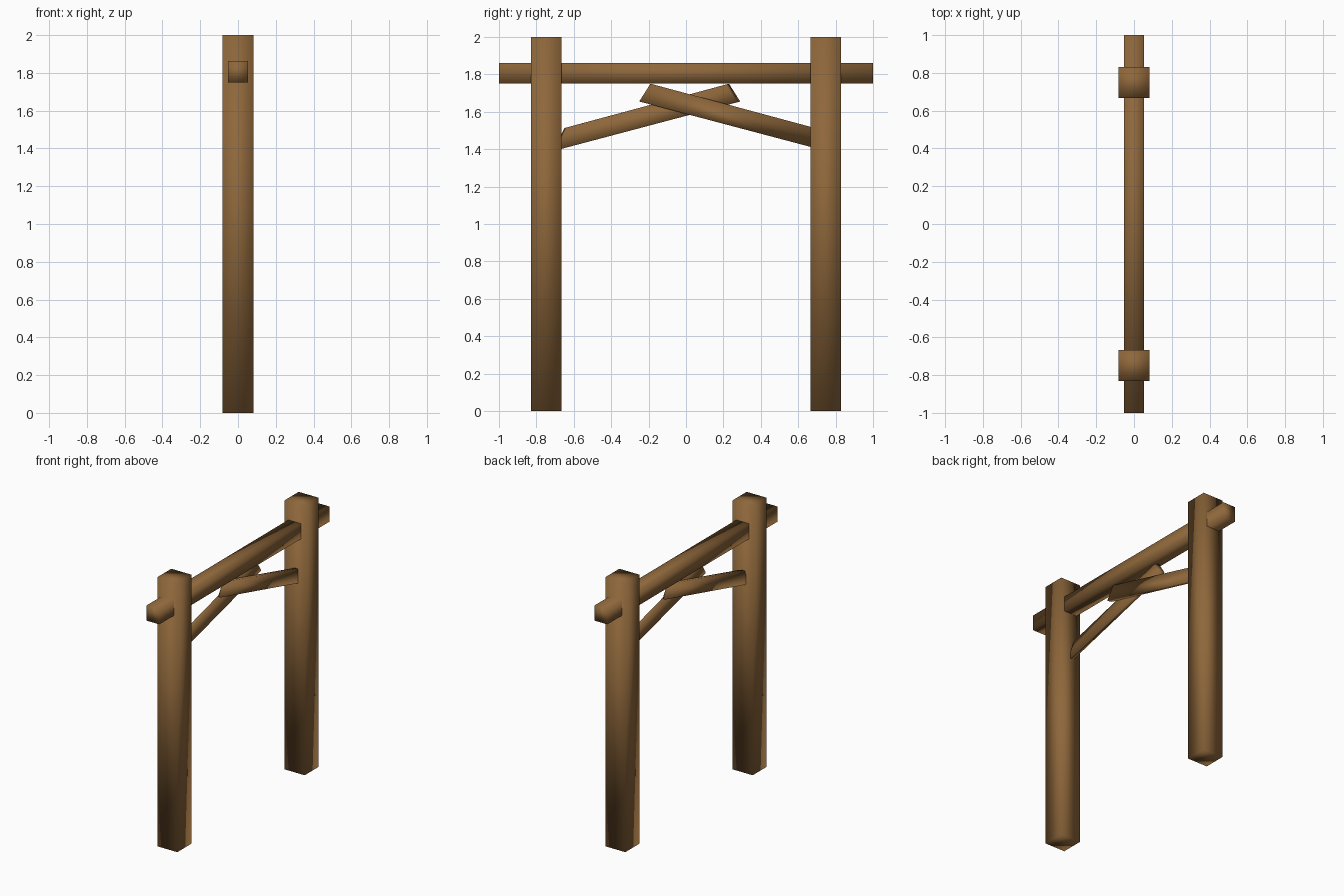
import bpy, bmesh
from mathutils import Vector

if "Cube" in bpy.data.objects:
    bpy.data.objects.remove(bpy.data.objects["Cube"])

wood = bpy.data.materials.new("brown_wood")
wood.diffuse_color = (0.27, 0.135, 0.043, 1)
wood.use_nodes = True
wood.node_tree.nodes["Principled BSDF"].inputs["Base Color"].default_value = wood.diffuse_color


def finish(name, bm):
    """Turn a bmesh into a smooth-shaded wooden object."""
    bmesh.ops.recalc_face_normals(bm, faces=bm.faces[:])
    mesh = bpy.data.meshes.new(name)
    bm.to_mesh(mesh)
    bm.free()
    mesh.materials.append(wood)
    for p in mesh.polygons:
        p.use_smooth = True
    obj = bpy.data.objects.new(name, mesh)
    bpy.context.collection.objects.link(obj)
    return obj


def box(name, center, size):
    bm = bmesh.new()
    bmesh.ops.create_cube(bm, size=1)
    for v in bm.verts:
        v.co = Vector(a * s + c for a, s, c in zip(v.co, size, center))
    return finish(name, bm)


def brace(name, side, shift):
    """Thin sloping plank with mitred ends; side -1 turns it half way round z."""
    outline = [(-0.71, 1.39), (0.29, 1.655), (0.23, 1.75), (-0.65, 1.513)]
    bm = bmesh.new()
    rings = []
    for x, inset in ((-0.026, 0.0), (0.001, 0.018)):
        ring = []
        for y, z in outline:
            d = -inset if y > 0 else inset
            ring.append(bm.verts.new((side * x, side * (y + d) + shift, z + 0.265 * d)))
        rings.append(ring)
        bm.faces.new(ring)
    a, b = rings
    for i in range(4):
        j = (i + 1) % 4
        bm.faces.new((a[i], a[j], b[j], b[i]))
    return finish(name, bm)


# two upright posts
for label, y in (("front", -0.748), ("back", 0.748)):
    box(label + "_post", (0, y, 1), (0.164, 0.164, 2))

# cross beam passing through the posts
box("cross_beam", (0, 0, 1.806), (0.106, 2, 0.112))

# crossing diagonal braces, side by side under the beam
brace("front_brace", 1, 0)
brace("back_brace", -1, 0.04)
